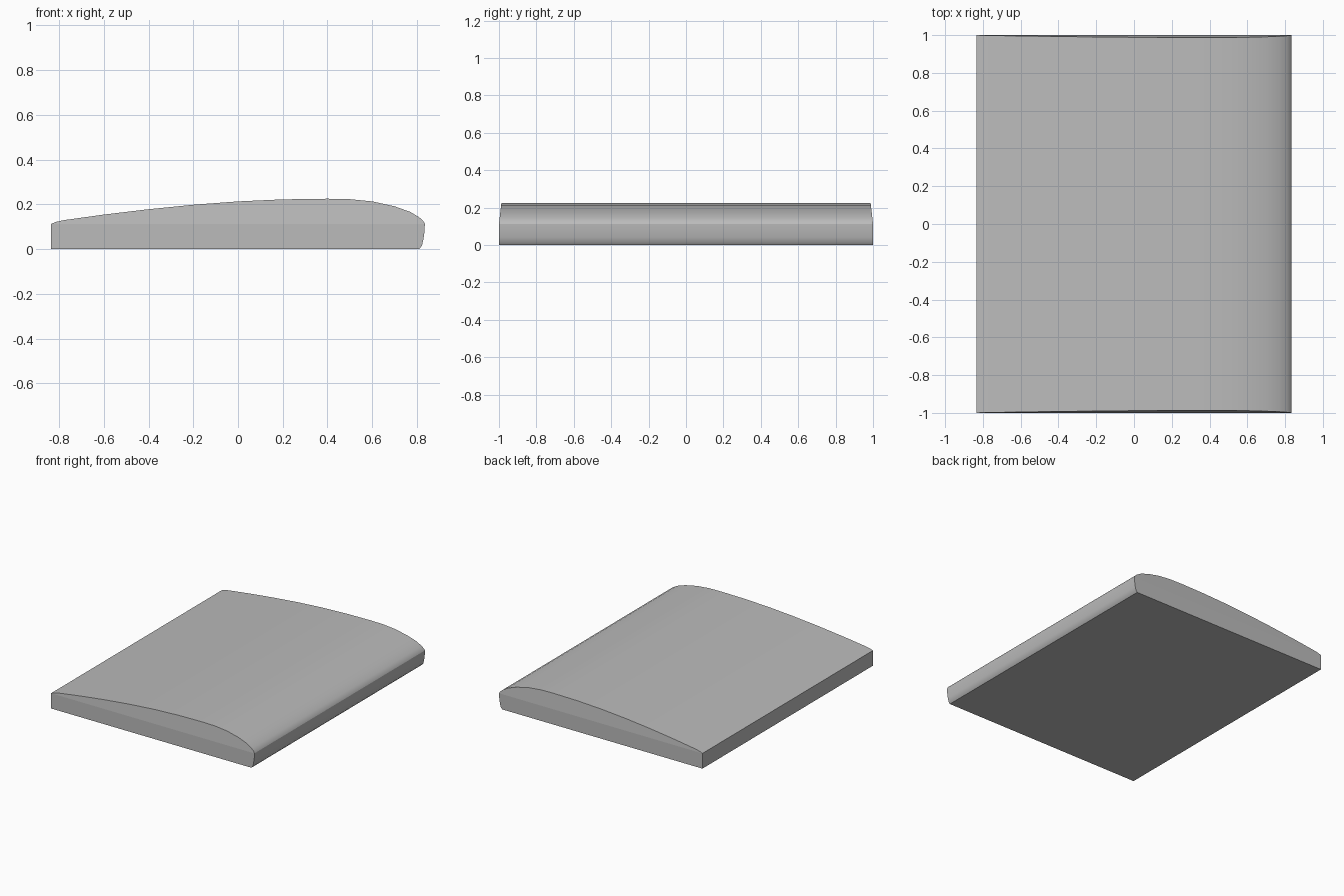
import bpy, bmesh, math

cube = bpy.data.objects.get("Cube")
if cube:
    bpy.data.objects.remove(cube, do_unlink=True)

# Material
grey = bpy.data.materials.new("plain grey")
grey.use_nodes = True
colour = (0.5, 0.5, 0.5, 1)
grey.diffuse_color = colour
grey.node_tree.nodes["Principled BSDF"].inputs["Base Color"].default_value = colour

SEAM = 0.113      # height where the side walls start leaning in
TOP = 0.225
LEAN = 0.013

# Domed top, from the thin back edge to the rounded nose
dome = [(-0.835, SEAM), (-0.815, 0.121), (-0.78, 0.129), (-0.6, 0.154), (-0.4, 0.178),
        (-0.2, 0.198), (0, 0.213), (0.2, 0.222), (0.4, 0.225), (0.5, 0.223),
        (0.6, 0.213), (0.7, 0.191), (0.77, 0.166), (0.81, 0.142), (0.828, 0.126), (0.835, SEAM)]
# Nose wall below the seam, down to the flat base
nose = [(0.834, 0.08), (0.828, 0.04), (0.822, 0.015), (0.81, 0)]
base = [(-0.835, 0)]
profile = dome + nose + base


def half_width(z):
    return 1 - LEAN * max(0, z - SEAM) / (TOP - SEAM)


bm = bmesh.new()
front = [bm.verts.new((x, -half_width(z), z)) for x, z in profile]
back = [bm.verts.new((x, half_width(z), z)) for x, z in profile]
n = len(profile)

# Outer skin across the width
for i in range(n):
    j = (i + 1) % n
    bm.faces.new((front[i], front[j], back[j], back[i]))

# Side walls: upright below the seam, leaning above it
last = len(dome) - 1
for side in (front, back):
    bm.faces.new([side[0]] + side[last:])
    sign = -1 if side is front else 1
    seam = [side[0]] + [bm.verts.new((x, sign, SEAM)) for x, z in dome[1:-1]] + [side[last]]
    for i in range(last):
        quad = [seam[i], seam[i + 1], side[i + 1], side[i]]
        bm.faces.new(list(dict.fromkeys(quad)))

bmesh.ops.recalc_face_normals(bm, faces=bm.faces)
mesh = bpy.data.meshes.new("cushion")
bm.to_mesh(mesh)
bm.free()
mesh.materials.append(grey)
cushion = bpy.data.objects.new("cushion", mesh)
bpy.context.collection.objects.link(cushion)

# Smooth dome with crisp rims
bpy.ops.object.select_all(action="DESELECT")
cushion.select_set(True)
bpy.context.view_layer.objects.active = cushion
bpy.ops.object.shade_smooth_by_angle(angle=math.radians(30))
